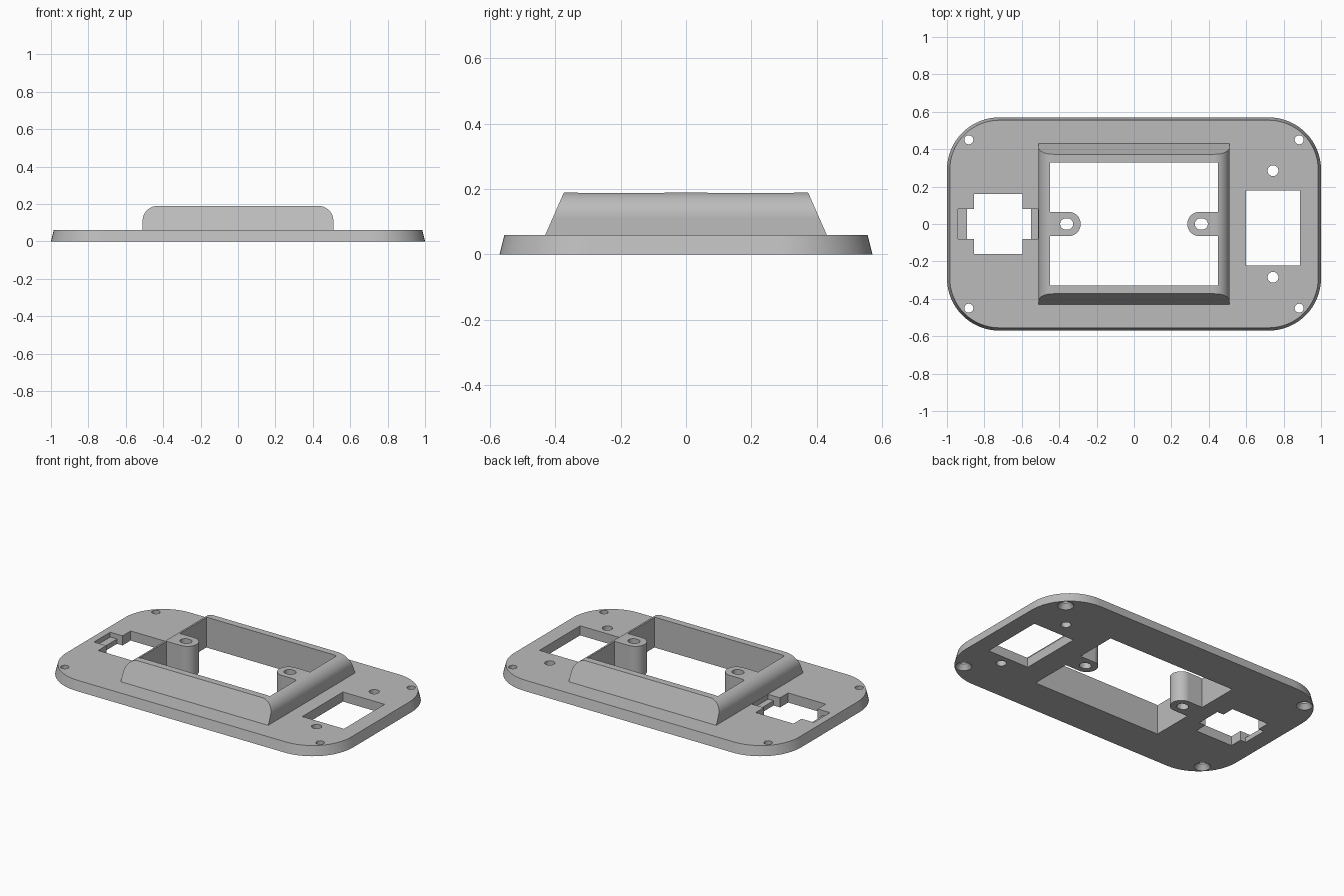
import bpy
import math

cube = bpy.data.objects.get("Cube")
if cube:
    bpy.data.objects.remove(cube, do_unlink=True)

PLATE_H, TOP_H = 0.06, 0.19

grey = bpy.data.materials.new("light grey plastic")
grey.use_nodes = True
COLOUR = (0.5, 0.5, 0.5, 1)
grey.diffuse_color = COLOUR
grey.node_tree.nodes["Principled BSDF"].inputs["Base Color"].default_value = COLOUR


def loft(name, start, end):
    """Closed solid between two matching 3D outlines."""
    n = len(start)
    faces = [range(n)[::-1], range(n, 2 * n)]
    faces += [(i, (i + 1) % n, (i + 1) % n + n, i + n) for i in range(n)]
    mesh = bpy.data.meshes.new(name)
    mesh.from_pydata(list(start) + list(end), [], [tuple(f) for f in faces])
    mesh.materials.append(grey)
    obj = bpy.data.objects.new(name, mesh)
    bpy.context.collection.objects.link(obj)
    return obj


def at(outline, z):
    return [(x, y, z) for x, y in outline]


def arc(cx, cy, r, a0, a1, steps):
    angles = [math.radians(a0 + (a1 - a0) * i / steps) for i in range(steps + 1)]
    return [(cx + r * math.cos(a), cy + r * math.sin(a)) for a in angles]


def rounded(hx, hy, r, steps=16):
    return (arc(hx - r, hy - r, r, 0, 90, steps)
            + arc(r - hx, hy - r, r, 90, 180, steps)
            + arc(r - hx, r - hy, r, 180, 270, steps)
            + arc(hx - r, r - hy, r, 270, 360, steps))


def circle(cx, cy, r):
    return arc(cx, cy, r, 0, 360, 32)[:-1]


def rect(x0, x1, y0, y1):
    return [(x0, y0), (x1, y0), (x1, y1), (x0, y1)]


def boolean(tool, operation="DIFFERENCE"):
    mod = body.modifiers.new(tool.name, "BOOLEAN")
    mod.operation, mod.solver, mod.object = operation, "EXACT", tool
    bpy.context.view_layer.objects.active = body
    bpy.ops.object.modifier_apply(modifier=mod.name)
    bpy.data.objects.remove(tool, do_unlink=True)


def cut(outline, z0=-0.1, z1=0.3):
    boolean(loft("cutter", at(outline, z0), at(outline, z1)))


# Base plate with drafted rim
body = loft("socket_faceplate", at(rounded(1, 0.57, 0.28), 0),
            at(rounded(0.985, 0.555, 0.265), PLATE_H))

# Latch window: through cross plus shallow ledges
cut(rect(-0.94, -0.512, -0.08, 0.08), z0=0.03)
cut(rect(-0.893, -0.55, -0.08, 0.08))
cut(rect(-0.855, -0.595, -0.16, 0.16))

# Raised frame: rounded left and right edges, sloped front and back
profile = ([(0.51, 0.02)] + arc(0.43, 0.11, 0.08, 0, 90, 12)
           + arc(-0.43, 0.11, 0.08, 90, 180, 12) + [(-0.51, 0.02)])
ends = [[(x, s * (0.43 - 0.44 * (z - PLATE_H)), z) for x, z in profile]
        for s in (1, -1)]
boolean(loft("raised_frame", *ends), "UNION")

# Central opening that leaves a rounded screw post on each side
right_side = [(0.45, -0.33), (0.45, -0.065)] + arc(0.35, 0, 0.065, 270, 90, 20) \
    + [(0.45, 0.065), (0.45, 0.33)]
cut(right_side + [(-x, -y) for x, y in right_side])

# Slotted screw holes in the posts
for side in (-1, 1):
    slot = arc(0.365, 0, 0.03, -90, 90, 12) + arc(0.355, 0, 0.03, 90, 270, 12)
    cut([(side * x, side * y) for x, y in slot])

# Rectangular window and its two screw holes
cut(rect(0.6, 0.888, -0.222, 0.18))
for y in (-0.285, 0.285):
    cut(circle(0.743, y, 0.029))

# Corner screw holes, countersunk from below
for x in (-0.883, 0.883):
    for y in (-0.45, 0.45):
        cut(circle(x, y, 0.024))
        boolean(loft("countersink", at(circle(x, y, 0.054), -0.01),
                     at(circle(x, y, 0.0235), 0.0305)))

# Smooth the rounds and keep the flats crisp
bpy.ops.object.select_all(action="DESELECT")
body.select_set(True)
bpy.context.view_layer.objects.active = body
bpy.ops.object.shade_smooth_by_angle(angle=math.radians(12))
weighted = body.modifiers.new("flat_normals", "WEIGHTED_NORMAL")
weighted.keep_sharp = True
